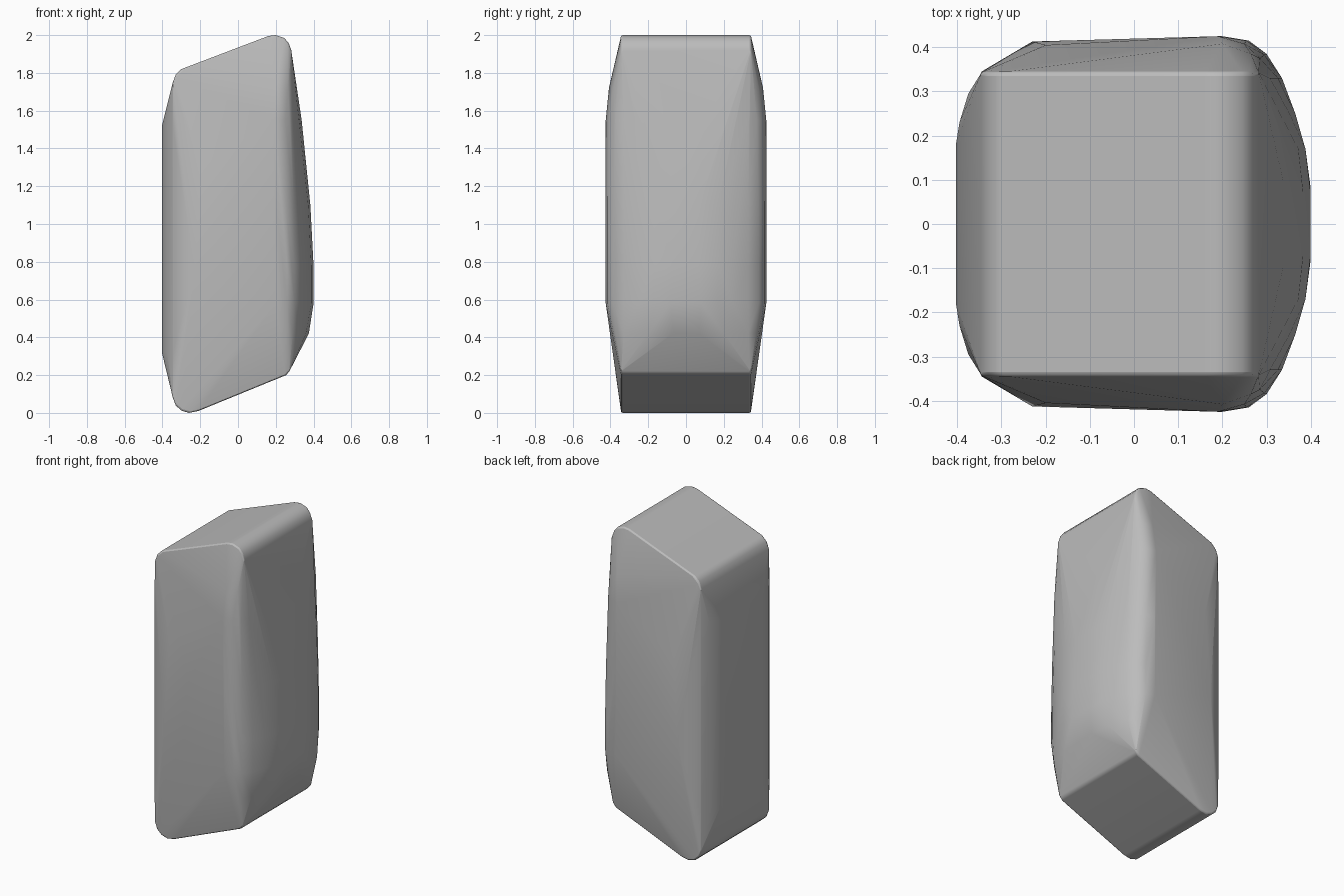
import bpy
import bmesh

cube = bpy.data.objects.get("Cube")
if cube:
    bpy.data.objects.remove(cube, do_unlink=True)

stone_grey = bpy.data.materials.new("stone_grey")
stone_grey.use_nodes = True
colour = (0.5, 0.5, 0.5, 1)
stone_grey.diffuse_color = colour
stone_grey.node_tree.nodes["Principled BSDF"].inputs["Base Color"].default_value = colour

# Sloping end caps, as x/z outlines swept across the depth
top_cap = [(-0.345, 1.75), (-0.33, 1.79), (-0.30, 1.82), (0.16, 1.995),
           (0.20, 2.0), (0.245, 1.985), (0.27, 1.955), (0.282, 1.92)]
bottom_cap = [(0.272, 0.22), (0.255, 0.20), (0.23, 0.19), (-0.21, 0.01),
              (-0.26, 0.0), (-0.30, 0.012), (-0.33, 0.04), (-0.345, 0.08)]
CAP_DEPTH = 0.343

# Bulging bow side, as x/y half outlines at several heights
bow = {
    0.42: [(0.375, 0.07), (0.36, 0.2), (0.325, 0.33), (0.29, 0.37)],
    0.58: [(0.4, 0.08), (0.388, 0.17), (0.365, 0.25), (0.335, 0.33),
           (0.30, 0.385), (0.26, 0.415), (0.2, 0.425)],
    0.78: [(0.4, 0.07), (0.388, 0.17), (0.365, 0.25), (0.335, 0.33),
           (0.30, 0.385), (0.26, 0.415), (0.2, 0.425)],
    1.1: [(0.383, 0.07), (0.372, 0.17), (0.352, 0.25), (0.326, 0.33),
          (0.295, 0.383), (0.255, 0.415), (0.2, 0.425)],
    1.55: [(0.337, 0.1), (0.328, 0.22), (0.308, 0.33),
           (0.285, 0.375), (0.25, 0.408), (0.19, 0.425)],
    1.72: [(0.312, 0.15), (0.298, 0.32), (0.265, 0.385), (0.2, 0.408)],
}

# Flat back side with rounded flanks, and the widest point of each cheek
flat_side = [(-0.403, 0.18), (-0.395, 0.23), (-0.375, 0.295), (-0.345, 0.345)]
cheek = [(-0.23, 0.413, 0.75), (-0.2, 0.405, 1.3)]

half = [(x, CAP_DEPTH, z) for x, z in top_cap + bottom_cap]
half += [(x, y, z) for z, ring in bow.items() for x, y in ring]
half += [(x, y, z) for z in (0.32, 1.52) for x, y in flat_side]
half += cheek

# Wrap the mirrored outlines in one closed skin
bm = bmesh.new()
for x, y, z in half:
    for side in (1, -1):
        bm.verts.new((x, side * y, z))
hull = bmesh.ops.convex_hull(bm, input=bm.verts)
loose = [v for v in bm.verts if not v.link_faces]
bmesh.ops.delete(bm, geom=loose, context='VERTS')
bmesh.ops.dissolve_limit(bm, angle_limit=0.012, verts=bm.verts, edges=bm.edges)
bmesh.ops.recalc_face_normals(bm, faces=bm.faces)
mesh = bpy.data.meshes.new("stone_block")
bm.to_mesh(mesh)
bm.free()
mesh.materials.append(stone_grey)
block = bpy.data.objects.new("stone_block", mesh)
bpy.context.collection.objects.link(block)

# Soften the hard edges and shade smoothly
bpy.context.view_layer.objects.active = block
block.select_set(True)
bpy.ops.object.shade_smooth_by_angle(angle=0.7)
bevel = block.modifiers.new("soft_edges", 'BEVEL')
bevel.width = 0.008
bevel.segments = 2
bevel.limit_method = 'ANGLE'
bevel.angle_limit = 0.6
block.modifiers.new("even_shading", 'WEIGHTED_NORMAL').keep_sharp = True
